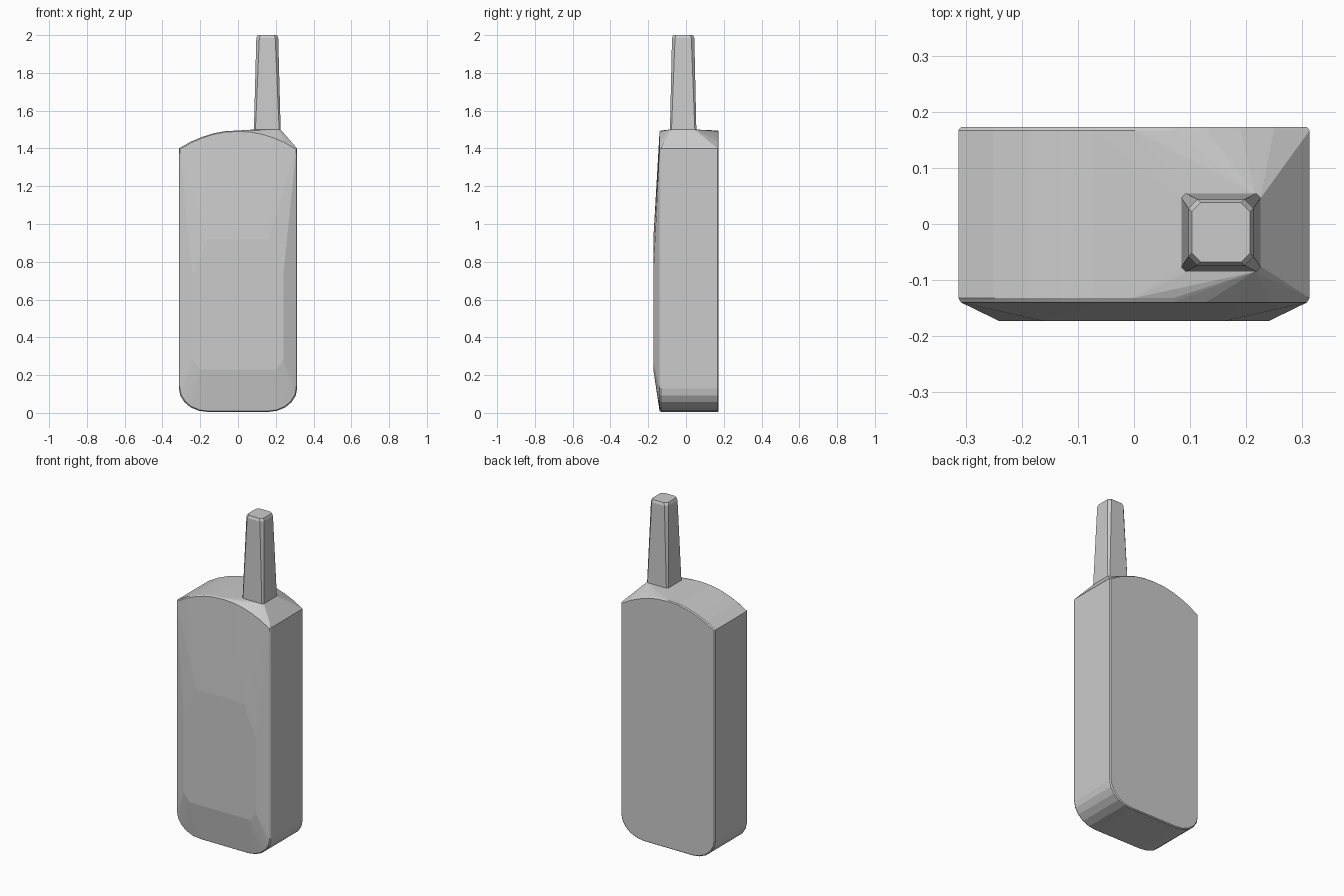
import bpy, bmesh
from math import sin, cos, pi

cube = bpy.data.objects.get("Cube")
if cube:
    bpy.data.objects.remove(cube, do_unlink=True)

grey = bpy.data.materials.new("plain grey")
grey.use_nodes = True
grey.diffuse_color = (0.6, 0.6, 0.6, 1)
grey.node_tree.nodes["Principled BSDF"].inputs["Base Color"].default_value = (0.6, 0.6, 0.6, 1)


def hull(name, points):
    """Flat-shaded convex shell around a set of points."""
    bm = bmesh.new()
    for p in points:
        bm.verts.new(p)
    res = bmesh.ops.convex_hull(bm, input=bm.verts[:])
    loose = {v for v in res["geom_interior"] + res["geom_unused"]
             if isinstance(v, bmesh.types.BMVert) and v.is_valid}
    bmesh.ops.delete(bm, geom=list(loose), context='VERTS')
    bmesh.ops.recalc_face_normals(bm, faces=bm.faces[:])
    mesh = bpy.data.meshes.new(name)
    bm.to_mesh(mesh)
    bm.free()
    mesh.materials.append(grey)
    obj = bpy.data.objects.new(name, mesh)
    bpy.context.collection.objects.link(obj)
    return obj


def ring(cx, cy, hx, hy, cut, z):
    """Rectangle with chamfered corners at height z."""
    return [(cx + sx * (hx - a), cy + sy * (hy - b), z)
            for sx in (-1, 1) for sy in (-1, 1) for a, b in ((cut, 0), (0, cut))]


# Handset outline: rounded foot and arched top, mirrored in x
half = [(0.16 + 0.153 * cos(a * pi / 10), 0.13 - 0.125 * sin(a * pi / 10)) for a in range(6)]
half += [(0.313, 1.40), (0.25, 1.436), (0.19, 1.461), (0.13, 1.48), (0.07, 1.491), (0, 1.495)]
outline = [(s * x, z) for x, z in half for s in (-1, 1)]


def slab(y, inset):
    return [(x * (1 - inset / 0.313), y, z + inset * (0.75 - z) / 0.75) for x, z in outline]


body = slab(-0.14, 0.005) + slab(-0.132, 0) + slab(0.167, 0) + slab(0.173, 0.005)

# Raised front pad, mirrored in x
pad = [(0.20, 0.23), (0.24, 0.28), (0.24, 0.73), (0.16, 0.92)]
body += [(s * x, -0.173, z) for x, z in pad for s in (-1, 1)]

# Shoulder under the aerial
AX, AY = 0.155, -0.015
body += ring(AX, AY, 0.07, 0.07, 0.01, 1.50)
hull("handset_body", body)

# Tapered aerial with a softened tip
aerial = ring(AX, AY, 0.071, 0.07, 0.008, 1.49)
aerial += ring(AX, AY, 0.058, 0.059, 0.016, 1.985)
aerial += ring(AX, AY, 0.052, 0.053, 0.016, 2.0)
hull("aerial", aerial)
